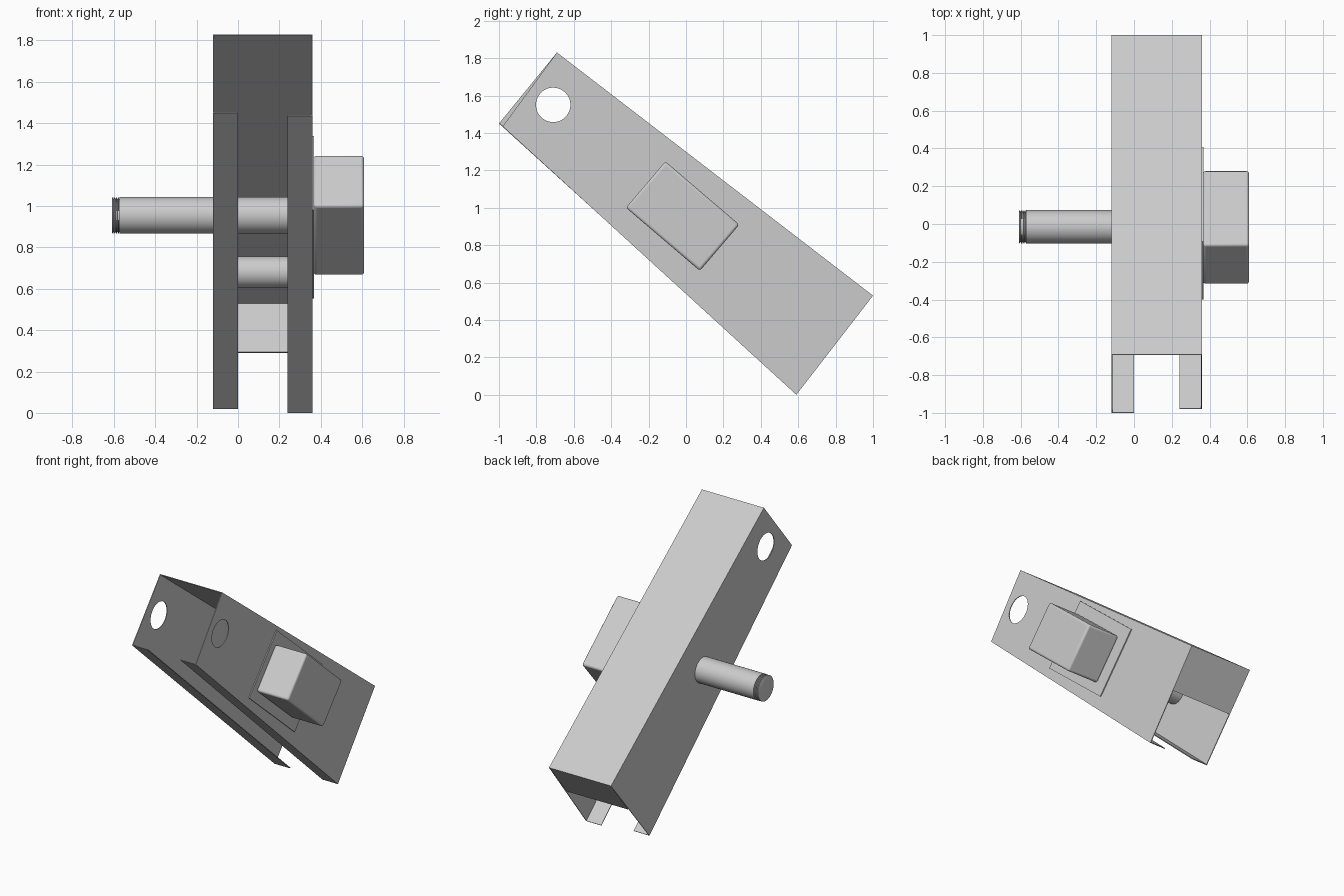
import bpy, bmesh, math
from mathutils import Vector

cube = bpy.data.objects.get("Cube")
if cube:
    bpy.data.objects.remove(cube, do_unlink=True)

grey = bpy.data.materials.new("light grey")
grey.use_nodes = True
colour = (0.6, 0.6, 0.6, 1)
grey.diffuse_color = colour
grey.node_tree.nodes["Principled BSDF"].inputs["Base Color"].default_value = colour

LEFT, RIGHT, T = 0.36, -0.12, 0.005      # outer wall planes and sheet thickness


def finish(name, bm):
    bmesh.ops.recalc_face_normals(bm, faces=bm.faces)
    mesh = bpy.data.meshes.new(name)
    bm.to_mesh(mesh)
    bm.free()
    mesh.materials.append(grey)
    obj = bpy.data.objects.new(name, mesh)
    bpy.context.collection.objects.link(obj)
    return obj


def prism(name, outline, x0, x1):
    """Side outline (y, z) extruded across x."""
    bm = bmesh.new()
    face = bm.faces.new([bm.verts.new((x0, y, z)) for y, z in outline])
    ext = bmesh.ops.extrude_face_region(bm, geom=[face])["geom"]
    verts = [v for v in ext if isinstance(v, bmesh.types.BMVert)]
    bmesh.ops.translate(bm, verts=verts, vec=(x1 - x0, 0, 0))
    return finish(name, bm)


def strip(name, p, q, x0, x1):
    """Thin sheet from p to q, thickened to the right of that direction."""
    p, q = Vector(p), Vector(q)
    d = (q - p).normalized() * T
    n = Vector((d.y, -d.x))
    return prism(name, [p, q, q + n, p + n], x0, x1)


def rectangle(centre, length, width, angle):
    c, s = math.cos(angle), math.sin(angle)
    return [(centre[0] + u * length / 2 * c - v * width / 2 * s,
             centre[1] + u * length / 2 * s + v * width / 2 * c)
            for u, v in ((-1, -1), (1, -1), (1, 1), (-1, 1))]


def turned(name, profile, y, z, sides=48):
    """Round part along x from (x, radius) pairs."""
    bm = bmesh.new()
    rings = [[bm.verts.new((x, y + r * math.cos(k * math.tau / sides),
                            z + r * math.sin(k * math.tau / sides)))
              for k in range(sides)] for x, r in profile]
    for a, b in zip(rings, rings[1:]):
        for k in range(sides):
            j = (k + 1) % sides
            bm.faces.new((a[k], a[j], b[j], b[k]))
    bm.faces.new(rings[0])
    bm.faces.new(rings[-1])
    return finish(name, bm)


def smooth(obj):
    bpy.ops.object.select_all(action='DESELECT')
    obj.select_set(True)
    bpy.context.view_layer.objects.active = obj
    bpy.ops.object.shade_smooth_by_angle(angle=math.radians(25))


# Tapered side walls, each with a round hole near the raised end
top_front, top_back = (-0.69, 1.83), (1.0, 0.53)
feet = {"left": ((0.59, 0.0), (-0.98, 1.435)),
        "right": ((0.575, 0.02), (-1.0, 1.45))}
cutter = turned("hole_cutter", [(-1, 0.092), (1, 0.092)], -0.71, 1.55)
for side, (low, high) in feet.items():
    x0, x1 = (LEFT - T, LEFT) if side == "left" else (RIGHT, RIGHT + T)
    wall = prism(side + "_wall", [top_front, top_back, low, high], x0, x1)
    mod = wall.modifiers.new("hole", 'BOOLEAN')
    mod.object = cutter
    mod.solver = 'EXACT'
    bpy.context.view_layer.objects.active = wall
    bpy.ops.object.modifier_apply(modifier=mod.name)
    # Folded lip along the lower edge
    lx = (0.24, LEFT - T) if side == "left" else (RIGHT + T, 0.0)
    strip(side + "_lip", low, high, *lx)
bpy.data.objects.remove(cutter, do_unlink=True)

# Cover sheet and the short flap closing its lower end
strip("cover", top_front, top_back, RIGHT + T, LEFT - T)
strip("end_flap", top_back, (0.805, 0.29), RIGHT + T, LEFT - T)

# Bolt with a few thread ridges at the free end
bolt_y, bolt_z = -0.015, 0.955
profile = [(-0.61, 0.08)]
for i in range(4):
    x = -0.607 + i * 0.009
    profile += [(x, 0.087), (x + 0.004, 0.087), (x + 0.006, 0.08), (x + 0.008, 0.08)]
profile += [(-0.572, 0.088), (0.37, 0.088)]
smooth(turned("bolt", profile, bolt_y, bolt_z))

# Inner cross pin
smooth(turned("cross_pin", [(RIGHT + T, 0.077), (LEFT - T, 0.077)], 0.28, 0.68))

# Backing plate and rounded block head
tilt = math.radians(-40.5)
centre = (-0.018, 0.955)
prism("backing_plate", rectangle((0.005, 0.945), 0.66, 0.47, tilt), LEFT, LEFT + 0.007)
head = prism("block_head", rectangle(centre, 0.52, 0.325, tilt), LEFT + 0.005, 0.61)
bevel = head.modifiers.new("soft_edges", 'BEVEL')
bevel.width = 0.014
bevel.segments = 3
smooth(head)
